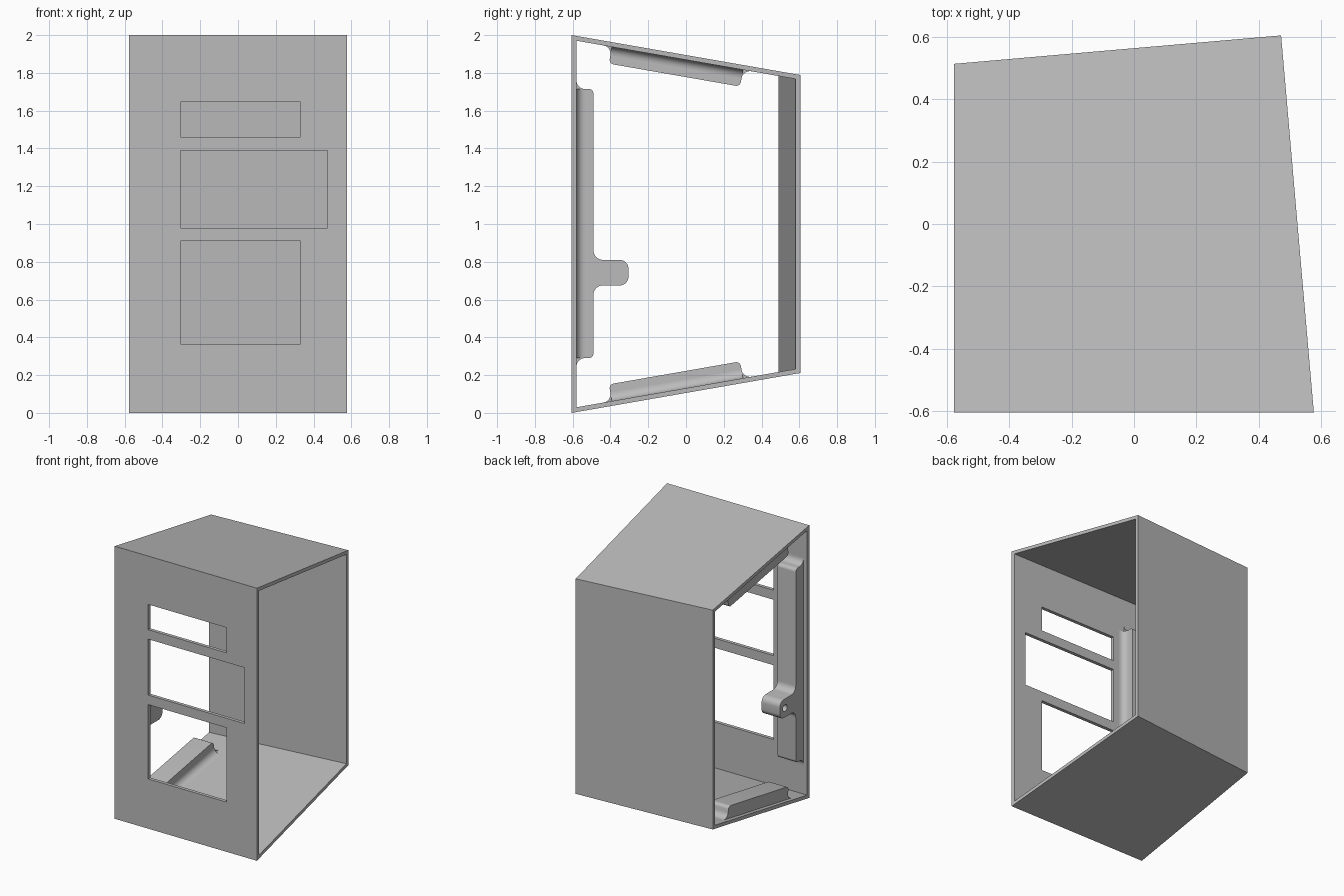
import bpy, bmesh, math
from mathutils import Vector

cube = bpy.data.objects.get("Cube")
if cube:
    bpy.data.objects.remove(cube, do_unlink=True)

grey = bpy.data.materials.new("plain grey")
grey.use_nodes = True
grey.diffuse_color = (0.5, 0.5, 0.5, 1)
grey.node_tree.nodes["Principled BSDF"].inputs["Base Color"].default_value = (0.5, 0.5, 0.5, 1)

HALF_X, HALF_Y = 0.577, 0.605
WALL = 0.025
TILT = math.radians(9.9)    # slope of floor and roof
SKEW = 0.0868               # slant of back wall and open +x rim


def make_object(name, bm):
    bmesh.ops.recalc_face_normals(bm, faces=bm.faces)
    mesh = bpy.data.meshes.new(name)
    bm.to_mesh(mesh)
    bm.free()
    mesh.materials.append(grey)
    obj = bpy.data.objects.new(name, mesh)
    bpy.context.collection.objects.link(obj)
    return obj


def activate(obj):
    bpy.ops.object.select_all(action='DESELECT')
    obj.select_set(True)
    bpy.context.view_layer.objects.active = obj


def cut(obj, cutter):
    activate(obj)
    mod = obj.modifiers.new("cut", 'BOOLEAN')
    mod.operation = 'DIFFERENCE'
    mod.solver = 'EXACT'
    mod.object = cutter
    bpy.ops.object.modifier_apply(modifier=mod.name)
    bpy.data.objects.remove(cutter, do_unlink=True)


def prism(name, ring_a, ring_b):
    """Solid between two matching outlines."""
    bm = bmesh.new()
    a = [bm.verts.new(p) for p in ring_a]
    b = [bm.verts.new(p) for p in ring_b]
    bm.faces.new(a)
    bm.faces.new(b)
    n = len(a)
    for i in range(n):
        j = (i + 1) % n
        bm.faces.new((a[i], a[j], b[j], b[i]))
    return make_object(name, bm)


def box(name, x0, x1, y0, y1, z0, z1):
    ring = [(y0, z0), (y1, z0), (y1, z1), (y0, z1)]
    return prism(name, [(x0, *p) for p in ring], [(x1, *p) for p in ring])


# Case: tapered tube, open on both sides
def case_ring(bm, side, inset):
    back = HALF_Y - inset - (0 if side > 0 else SKEW * 1.05)
    verts = []
    for y, top in ((-HALF_Y + inset, 0), (back, 0), (back, 1), (-HALF_Y + inset, 1)):
        z = (y + HALF_Y) * math.tan(TILT) + inset / math.cos(TILT)
        x = HALF_X - SKEW * (y + HALF_Y) if side > 0 else -HALF_X
        verts.append(bm.verts.new((x, y, 2 - z if top else z)))
    return verts


bm = bmesh.new()
loops = [case_ring(bm, -1, 0), case_ring(bm, 1, 0), case_ring(bm, 1, WALL), case_ring(bm, -1, WALL)]
for k in range(4):
    p, q = loops[k], loops[(k + 1) % 4]
    for i in range(4):
        j = (i + 1) % 4
        bm.faces.new((p[i], p[j], q[j], q[i]))
case = make_object("case", bm)

# Front windows
for right, low, high in ((0.33, 1.46, 1.645), (0.475, 0.98, 1.39), (0.33, 0.365, 0.91)):
    cut(case, box("window_cutter", -0.305, right, -0.7, -0.5, low, high))


# Mounting rails
RAIL_X0, RAIL_X1 = -0.548, -0.4
RAIL_H, FILLET, ROUND = 0.09, 0.045, 0.025


def rounded(points, steps=8):
    """Outline with right-angle corners replaced by arcs of the given radius."""
    out = []
    n = len(points)
    for i, (s, h, r) in enumerate(points):
        p = Vector((s, h))
        if r == 0:
            out.append(p)
            continue
        u = (Vector(points[i - 1][:2]) - p).normalized() * r
        v = (Vector(points[(i + 1) % n][:2]) - p).normalized() * r
        for k in range(steps + 1):
            t = k / steps * math.pi / 2
            out.append(p + u * (1 - math.sin(t)) + v * (1 - math.cos(t)))
    return out


def on_front(x, s, h):
    return (x, -HALF_Y + WALL + h, s)


def on_floor(x, s, h):
    h += WALL
    return (x, -HALF_Y + s * math.cos(TILT) - h * math.sin(TILT),
            s * math.sin(TILT) + h * math.cos(TILT))


def on_roof(x, s, h):
    x, y, z = on_floor(x, s, h)
    return (x, y, 2 - z)


def rail(name, place, s0, s1, tab=()):
    sink = -0.008
    points = [(s0 - FILLET - 0.01, sink, 0), (s0 - FILLET - 0.01, 0, 0), (s0, 0, FILLET),
              (s0, RAIL_H, ROUND), *tab, (s1, RAIL_H, ROUND), (s1, 0, FILLET),
              (s1 + FILLET + 0.01, 0, 0), (s1 + FILLET + 0.01, sink, 0)]
    outline = rounded(points)
    body = prism(name, [place(RAIL_X0, *p) for p in outline],
                 [place(RAIL_X1, *p) for p in outline])
    # Hollow fillet along the inner foot of the rail
    foot = rounded([(RAIL_X1, sink, 0), (RAIL_X1, FILLET, 0), (RAIL_X1, 0, FILLET),
                    (RAIL_X1 + FILLET, 0, 0), (RAIL_X1 + FILLET, sink, 0)])
    # drop the arc ends that repeat the neighbouring corners
    foot = [p for i, p in enumerate(foot) if i == 0 or (p - foot[i - 1]).length > 1e-5]
    fillet = prism(name + "_fillet", [place(x, s0, h) for x, h in foot],
                   [place(x, s1, h) for x, h in foot])
    return body, fillet


TAB_LOW, TAB_HIGH, TAB_H = 0.675, 0.81, 0.275
tab = [(TAB_LOW, RAIL_H, 0.05), (TAB_LOW, TAB_H, 0.045),
       (TAB_HIGH, TAB_H, 0.045), (TAB_HIGH, RAIL_H, 0.05)]
parts = [*rail("front_rail", on_front, 0.29, 1.715, tab),
         *rail("floor_rail", on_floor, 0.22, 0.925),
         *rail("roof_rail", on_roof, 0.22, 0.925)]

# Blind screw hole in the tab
hole = [(-0.365 + 0.025 * math.cos(k * math.tau / 24), 0.743 + 0.025 * math.sin(k * math.tau / 24))
        for k in range(24)]
cut(parts[0], prism("hole_cutter", [(-0.6, *p) for p in hole], [(-0.45, *p) for p in hole]))

for part in parts:
    activate(part)
    bpy.ops.object.shade_smooth_by_angle(angle=math.radians(30))
